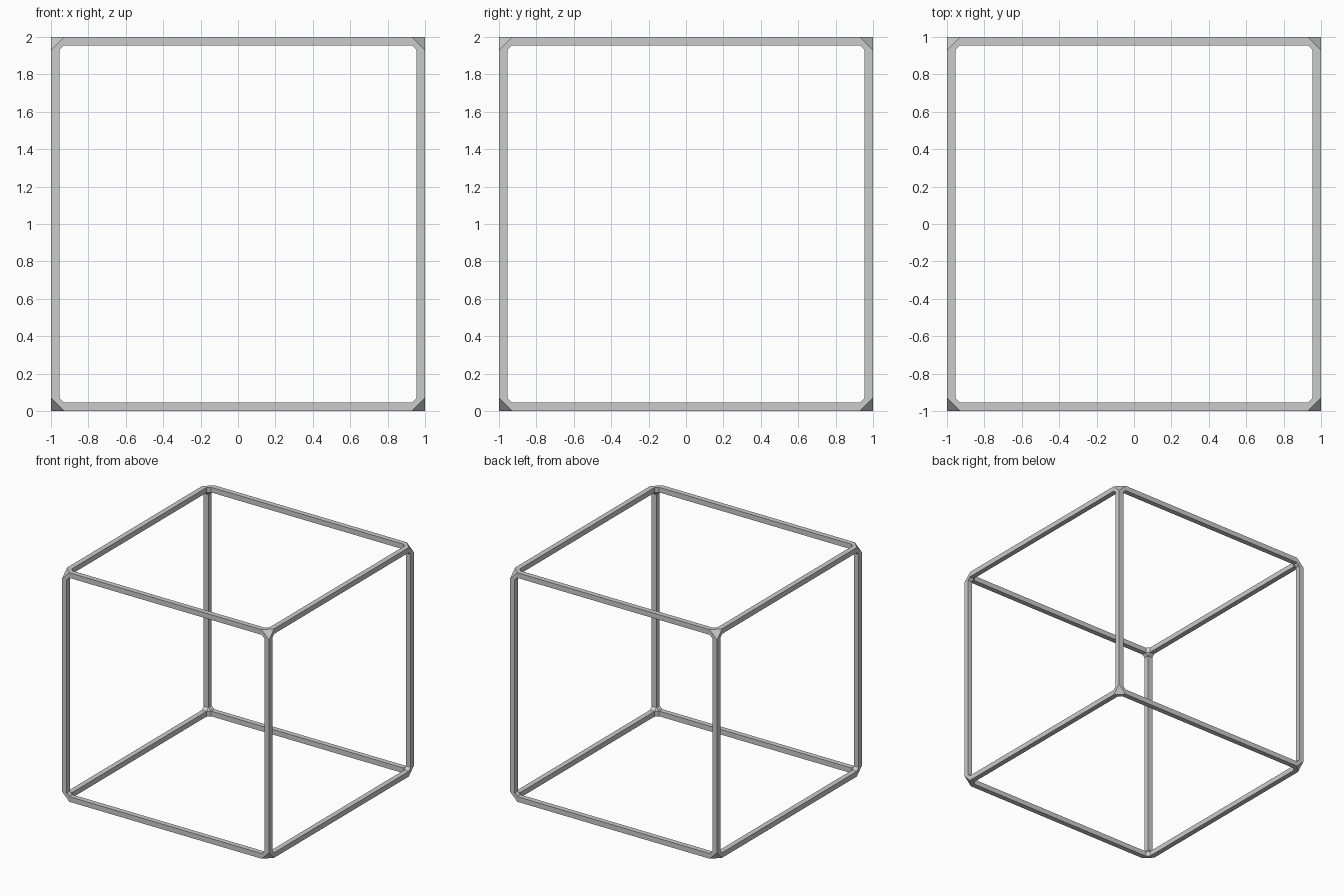
import bpy, bmesh
from itertools import product
from mathutils import Vector

if "Cube" in bpy.data.objects:
    bpy.data.objects.remove(bpy.data.objects["Cube"])

OUT, INN, END = 1.0, 0.955, 0.93   # outer face, inner face, bar end


def bar_point(axis, along, a, b):
    """Point with 'along' on the bar axis and a, b on the other two axes."""
    p = [0, 0, 0]
    p[axis], p[(axis + 1) % 3], p[(axis + 2) % 3] = along, a, b
    return Vector(p)


bm = bmesh.new()

# Twelve square bars, open at the ends
for axis in range(3):
    for sa, sb in product((-1, 1), repeat=2):
        ring = [(sa * OUT, sb * OUT), (sa * INN, sb * OUT),
                (sa * INN, sb * INN), (sa * OUT, sb * INN)]
        lo = [bm.verts.new(bar_point(axis, -END, *r)) for r in ring]
        hi = [bm.verts.new(bar_point(axis, END, *r)) for r in ring]
        for i in range(4):
            j = (i + 1) % 4
            bm.faces.new((lo[i], lo[j], hi[j], hi[i]))

# Eight cut-off corner joints, each the hull of three bar ends
for s in product((-1, 1), repeat=3):
    verts = []
    for axis in range(3):
        for a, b in product((INN, OUT), repeat=2):
            p = bar_point(axis, END, a, b)
            verts.append(bm.verts.new([p[k] * s[k] for k in range(3)]))
    hull = bmesh.ops.convex_hull(bm, input=verts)
    faces = [f for f in hull["geom"] if isinstance(f, bmesh.types.BMFace)]
    # open the joint where each bar meets it
    caps = [f for f in faces
            if any(all(abs(abs(v.co[k]) - END) < 1e-4 for v in f.verts) for k in range(3))]
    bmesh.ops.delete(bm, geom=caps, context='FACES_ONLY')

# Weld into one frame with clean flat faces
bmesh.ops.remove_doubles(bm, verts=bm.verts[:], dist=0.001)
bmesh.ops.dissolve_limit(bm, angle_limit=0.01, verts=bm.verts[:], edges=bm.edges[:])
bmesh.ops.recalc_face_normals(bm, faces=bm.faces[:])
bmesh.ops.translate(bm, verts=bm.verts[:], vec=(0, 0, 1))

mesh = bpy.data.meshes.new("cube_frame")
bm.to_mesh(mesh)
bm.free()
bpy.context.collection.objects.link(bpy.data.objects.new("cube_frame", mesh))
